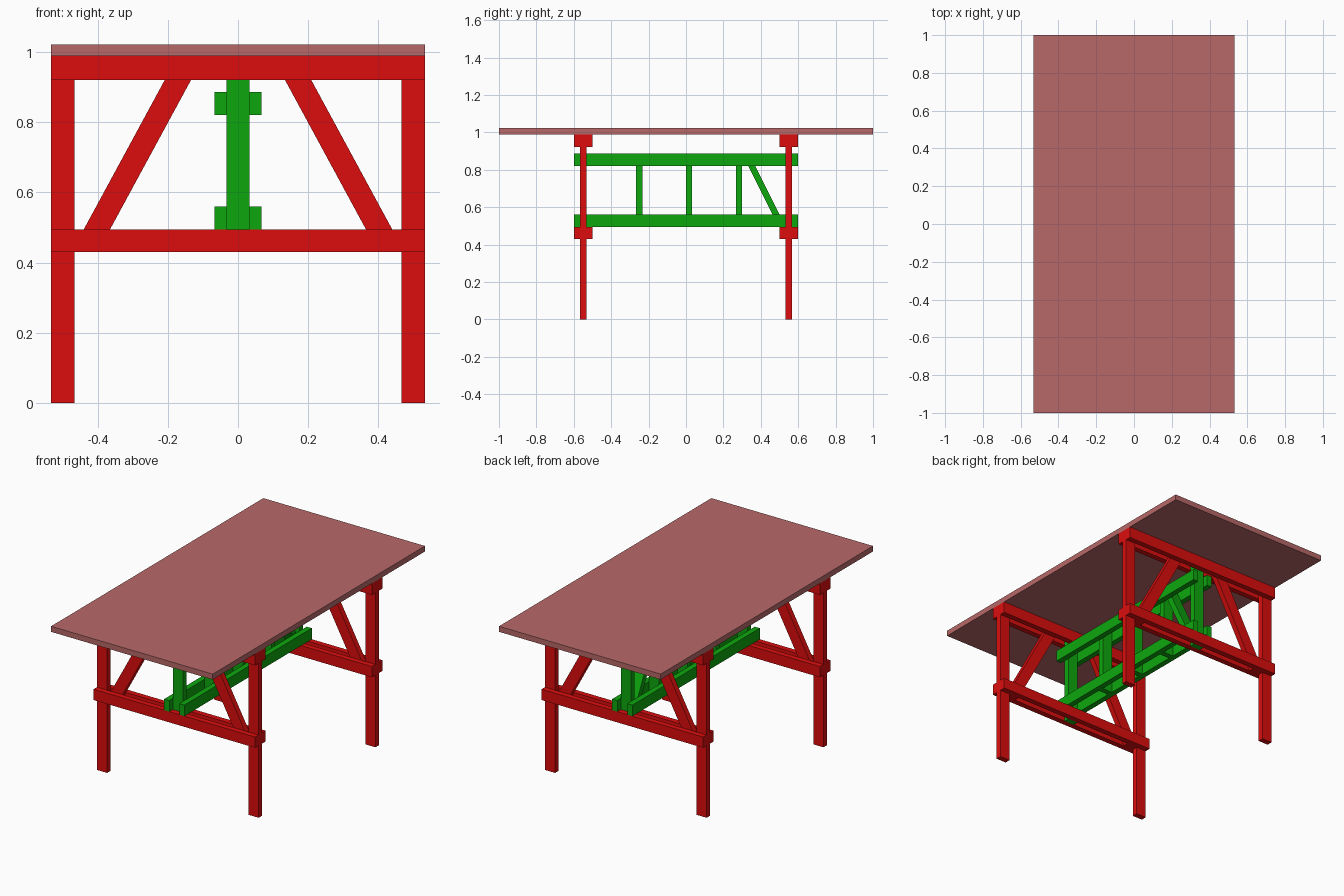
import bpy, bmesh

if "Cube" in bpy.data.objects:
    bpy.data.objects.remove(bpy.data.objects["Cube"])


def material(name, r, g, b):
    m = bpy.data.materials.new(name)
    m.diffuse_color = (r, g, b, 1)
    m.use_nodes = True
    m.node_tree.nodes["Principled BSDF"].inputs["Base Color"].default_value = m.diffuse_color
    return m


RED = material("red_paint", 0.72, 0.004, 0.004)
GREEN = material("green_paint", 0.004, 0.39, 0.004)
TOP = material("rose_wood", 0.48, 0.14, 0.14)


def prism(name, mat, base, direction):
    """Extrude a flat outline along a direction."""
    bm = bmesh.new()
    face = bm.faces.new([bm.verts.new(p) for p in base])
    ext = bmesh.ops.extrude_face_region(bm, geom=[face], use_keep_orig=True)
    moved = [v for v in ext["geom"] if isinstance(v, bmesh.types.BMVert)]
    bmesh.ops.translate(bm, vec=direction, verts=moved)
    bmesh.ops.recalc_face_normals(bm, faces=bm.faces)
    me = bpy.data.meshes.new(name)
    bm.to_mesh(me)
    bm.free()
    me.materials.append(mat)
    ob = bpy.data.objects.new(name, me)
    bpy.context.collection.objects.link(ob)
    return ob


def plank(name, mat, x, y, z, lean=(0, 0)):
    """Plank over (min, max) ranges; lean shifts its upper end in x and y."""
    base = [(x[0], y[0], z[0]), (x[1], y[0], z[0]),
            (x[1], y[1], z[0]), (x[0], y[1], z[0])]
    return prism(name, mat, base, (lean[0], lean[1], z[1] - z[0]))


def mirrored(s, lo, hi):
    return tuple(sorted((s * lo, s * hi)))


T = 0.0333          # plank thickness
LOW, HIGH = (0.43, 0.494), (0.921, 0.989)   # heights of trestle rails
FULL = (LOW[0], HIGH[1])

# Table top
plank("table_top", TOP, (-0.533, 0.533), (-1, 1), (0.989, 1.022))

# Two trestles: double rails clamping legs, braces and a centre post
for sy, end in ((-1, "front"), (1, "back")):
    middle = mirrored(sy, 0.5 + T, 0.6 - T)
    for level, z in (("lower", LOW), ("upper", HIGH)):
        plank(f"{end}_{level}_rail_inner", RED, (-0.533, 0.533),
              mirrored(sy, 0.5, 0.5 + T), z)
        plank(f"{end}_{level}_rail_outer", RED, (-0.533, 0.533),
              mirrored(sy, 0.6 - T, 0.6), z)
    for sx, side in ((-1, "left"), (1, "right")):
        plank(f"{end}_{side}_leg", RED, mirrored(sx, 0.467, 0.533),
              middle, (0, HIGH[1]))
        plank(f"{end}_{side}_brace", RED, mirrored(sx, 0.4, 0.475),
              middle, FULL, (-sx * 0.303, 0))
    plank(f"{end}_centre_post", GREEN, (-T, T), middle, FULL)

# Long stretcher truss joining the trestles
for level, z in (("lower", (0.494, 0.56)), ("upper", (0.821, 0.887))):
    for sx, side in ((-1, "left"), (1, "right")):
        plank(f"{side}_{level}_stretcher", GREEN,
              mirrored(sx, T, 2 * T), (-0.6, 0.6), z)

# Truss uprights and its single diagonal
for i in range(3):
    y = -0.25 + i * 0.2667
    plank(f"truss_upright_{i + 1}", GREEN, (-T, T),
          (y - T / 2, y + T / 2), (0.494, 0.887))
plank("truss_diagonal", GREEN, (-T, T), (0.496, 0.5335),
      (0.494, 0.887), (0, -0.197))
